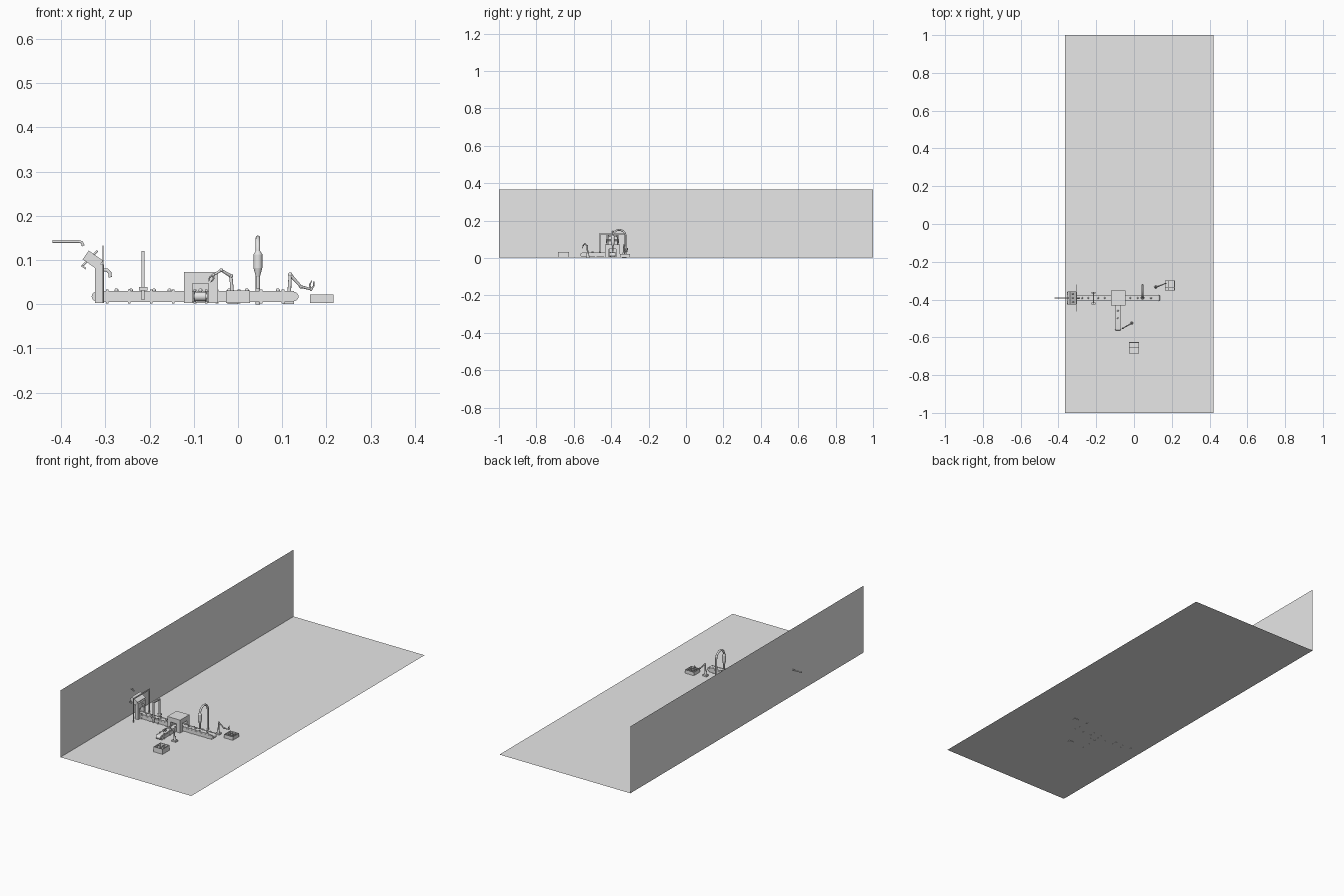
import bpy, bmesh, math
from mathutils import Vector, Matrix

if "Cube" in bpy.data.objects:
    bpy.data.objects.remove(bpy.data.objects["Cube"])

grey = bpy.data.materials.new("plain grey")
grey.diffuse_color = (0.8, 0.8, 0.8, 1)
grey.use_nodes = True
grey.node_tree.nodes["Principled BSDF"].inputs["Base Color"].default_value = grey.diffuse_color
Y = -0.392      # centre line of main conveyor
FZ = 0.003      # floor level


def finish(name, bm, smooth=False):
    me = bpy.data.meshes.new(name)
    bm.to_mesh(me)
    bm.free()
    me.materials.append(grey)
    ob = bpy.data.objects.new(name, me)
    bpy.context.collection.objects.link(ob)
    if smooth:
        bpy.ops.object.select_all(action='DESELECT')
        ob.select_set(True)
        bpy.context.view_layer.objects.active = ob
        bpy.ops.object.shade_smooth_by_angle(angle=math.radians(40))
    return ob


def add_box(bm, x0, x1, y0, y1, z0, z1, rot=None):
    c = Matrix.Translation(((x0 + x1) / 2, (y0 + y1) / 2, (z0 + z1) / 2))
    m = c @ (rot or Matrix()) @ Matrix.Diagonal((x1 - x0, y1 - y0, z1 - z0, 1))
    bmesh.ops.create_cube(bm, size=1, matrix=m)


def add_cyl(bm, p, q, r, r2=None, n=14):
    p, q = Vector(p), Vector(q)
    m = Matrix.Translation((p + q) / 2) @ (q - p).to_track_quat('Z', 'Y').to_matrix().to_4x4()
    bmesh.ops.create_cone(bm, cap_ends=True, segments=n, radius1=r,
                          radius2=r if r2 is None else r2, depth=(q - p).length, matrix=m)


def boxes(name, *items):
    bm = bmesh.new()
    for b in items:
        add_box(bm, *b)
    return finish(name, bm)


def tube(name, pts, r):
    cu = bpy.data.curves.new(name, 'CURVE')
    cu.dimensions = '3D'
    cu.bevel_depth, cu.bevel_resolution, cu.use_fill_caps = r, 3, True
    sp = cu.splines.new('POLY')
    sp.points.add(len(pts) - 1)
    for s, p in zip(sp.points, pts):
        s.co = (*p, 1)
    cu.materials.append(grey)
    ob = bpy.data.objects.new(name, cu)
    bpy.context.collection.objects.link(ob)
    bpy.ops.object.select_all(action='DESELECT')
    ob.select_set(True)
    bpy.context.view_layer.objects.active = ob
    bpy.ops.object.convert(target='MESH')
    return ob


def plane(name, pts):
    bm = bmesh.new()
    bm.faces.new([bm.verts.new(p) for p in pts])
    return finish(name, bm)


# room
plane("floor", [(-0.366, -1, FZ), (0.42, -1, FZ), (0.42, 1, FZ), (-0.366, 1, FZ)])
plane("back_wall", [(-0.366, -1, FZ), (-0.366, 1, FZ), (-0.366, 1, 0.366), (-0.366, -1, 0.366)])


def conveyor(name, a, b, w, turn):
    """Belt with round ends, side rails and rail brackets, built along x and then placed."""
    r, zc, h = 0.0105, 0.0175, w / 2
    bm = bmesh.new()
    prof = [(b - r + r * math.cos(t), zc + r * math.sin(t))
            for t in [math.pi * (i / 10 - 0.5) for i in range(11)]]
    prof += [(a + r + r * math.cos(t), zc + r * math.sin(t))
             for t in [math.pi * (i / 10 + 0.5) for i in range(11)]]
    f = bm.faces.new([bm.verts.new((x, -h, z)) for x, z in prof])
    ext = bmesh.ops.extrude_face_region(bm, geom=[f])['geom']
    bmesh.ops.translate(bm, vec=(0, w, 0), verts=[v for v in ext if isinstance(v, bmesh.types.BMVert)])
    bmesh.ops.recalc_face_normals(bm, faces=bm.faces)
    for s in (-1, 1):
        y = s * h
        add_box(bm, a + r, b - r, y - 0.002, y + 0.002, 0.005, 0.0295)
        add_box(bm, a + r, b - r, y - 0.003, y + 0.003, 0.013, 0.023)
        for e in (a + r, b - r):
            add_cyl(bm, (e, y - 0.003, zc), (e, y + 0.003, zc), 0.006)
        n = max(2, round((b - a) / 0.05))
        for i in range(n):
            x = a + r + (b - a - 2 * r) * (i + 0.5) / n
            add_box(bm, x - 0.003, x + 0.003, y - 0.003, y + 0.003, 0.002, 0.033)
    bmesh.ops.transform(bm, matrix=turn, verts=bm.verts)
    return finish(name, bm, True)


conveyor("main_conveyor", -0.331, 0.137, 0.026, Matrix.Translation((0, Y, 0)))
conveyor("side_conveyor", 0, 0.165, 0.026,
         Matrix.Translation((-0.085, -0.565, 0)) @ Matrix.Rotation(math.pi / 2, 4, 'Z'))

# inspection box with openings for both belts
box = boxes("inspection_box", (-0.122, -0.045, -0.432, -0.353, FZ, 0.073))
cut = boxes("tunnel_cutter", (-0.2, 0.05, Y - 0.019, Y + 0.019, 0.0, 0.048))
cut2 = boxes("side_tunnel_cutter", (-0.103, -0.067, -0.5, Y, 0.0, 0.0475))
for c in (cut, cut2):
    md = box.modifiers.new("opening", 'BOOLEAN')
    md.operation, md.object, md.solver = 'DIFFERENCE', c, 'EXACT'
bpy.context.view_layer.objects.active = box
for md in list(box.modifiers):
    bpy.ops.object.modifier_apply(modifier=md.name)
for c in (cut, cut2):
    bpy.data.objects.remove(c)

# loading tower: posts, tilted hopper, outlet and top gate
boxes("loading_tower", (-0.323, -0.303, Y - 0.032, Y - 0.017, FZ, 0.09),
      (-0.323, -0.303, Y + 0.017, Y + 0.032, FZ, 0.09),
      (-0.323, -0.303, Y - 0.032, Y + 0.032, 0.06, 0.09))
tilt = Matrix.Rotation(math.radians(35), 4, 'Y')
boxes("tilted_hopper", (-0.348, -0.308, Y - 0.035, Y + 0.035, 0.088, 0.112, tilt))
bm = bmesh.new()
for s in (-1, 0, 1):
    add_cyl(bm, (-0.353, Y + s * 0.022, 0.086), (-0.318, Y + s * 0.022, 0.121), 0.0025)
    add_box(bm, -0.355, -0.343, Y + s * 0.03 - 0.003, Y + s * 0.03 + 0.003, 0.082, 0.086, tilt)
finish("hopper_rods", bm, True)
tube("hopper_outlet", [(-0.306, Y, 0.078), (-0.296, Y, 0.077), (-0.290, Y, 0.071), (-0.289, Y, 0.061)], 0.004)
boxes("gate_frame", (-0.307, -0.304, -0.463, -0.456, FZ, 0.133),
      (-0.307, -0.304, -0.328, -0.321, FZ, 0.133),
      (-0.307, -0.304, -0.463, -0.321, 0.126, 0.133))

# supply pipe through the wall
tube("supply_pipe", [(-0.42, Y, 0.142), (-0.36, Y, 0.142), (-0.353, Y, 0.14), (-0.35, Y, 0.132)], 0.0033)

# sensor arch over the belt
boxes("sensor_arch", *[(-0.218, -0.211, Y + s * 0.026 - 0.003, Y + s * 0.026 + 0.003, 0.01, 0.12)
                       for s in (-1, 1)],
      (-0.218, -0.211, Y - 0.029, Y + 0.029, 0.114, 0.12),
      (-0.224, -0.205, Y - 0.033, Y - 0.023, 0.031, 0.039),
      (-0.224, -0.205, Y + 0.023, Y + 0.033, 0.031, 0.039))

# suction arm: bent pipe and hanging nozzle
yc, rr = -0.357, 0.034
arc = [(0.045, yc + rr * math.cos(t), 0.116 + rr * math.sin(t)) for t in [math.pi * i / 12 for i in range(13)]]
tube("suction_pipe", [(0.045, yc + rr, 0.0)] + arc + [(0.045, yc - rr, 0.11)], 0.0052)
bm = bmesh.new()
for z0, z1, r0, r1 in [(0.12, 0.113, 0.0055, 0.01), (0.113, 0.082, 0.01, 0.01),
                       (0.082, 0.062, 0.01, 0.0045), (0.062, 0.036, 0.0045, 0.0045)]:
    add_cyl(bm, (0.045, yc - rr, z0), (0.045, yc - rr, z1), r0, r1, 20)
finish("suction_nozzle", bm, True)


def robot_arm(name, pts, claw):
    """Base plate, jointed links and a two finger gripper."""
    bm = bmesh.new()
    x, y, _ = pts[0]
    add_box(bm, x - 0.012, x + 0.012, y - 0.009, y + 0.009, FZ - 0.002, 0.01)
    add_cyl(bm, (x, y, 0.01), (x, y, 0.03), 0.008, 0.005)
    for i, (p, q) in enumerate(zip(pts, pts[1:])):
        add_cyl(bm, p, q, 0.0045 - i * 0.0006, 0.0035 - i * 0.0005)
        bmesh.ops.create_uvsphere(bm, u_segments=12, v_segments=8, radius=0.005 - i * 0.0007,
                                  matrix=Matrix.Translation(q))
    end, d = Vector(pts[-1]), Vector(claw)
    side = d.cross(Vector((0.3, 1, 0.2))).normalized() * 0.005
    for s in (-1, 1):
        mid = end + d * 0.45 + side * s
        add_cyl(bm, end, mid, 0.0018)
        add_cyl(bm, mid, end + d + side * s * 0.5, 0.0018, 0.001)
    finish(name, bm, True)


robot_arm("side_robot_arm", [(-0.012, -0.525, 0.01), (-0.016, -0.528, 0.064), (-0.038, -0.54, 0.077),
                             (-0.056, -0.55, 0.066)], (-0.008, -0.004, -0.015))
robot_arm("end_robot_arm", [(0.115, -0.333, 0.01), (0.118, -0.333, 0.067), (0.142, -0.325, 0.04),
                            (0.165, -0.315, 0.034)], (0.004, 0.002, 0.019))


# packing crates with divided trays
def crate(name, x0, x1, y0, y1, z1, n):
    t, parts = 0.003, [(x0, x1, y0, y1, FZ, FZ + 0.004)]
    parts += [(x, x + t, y0, y1, FZ, z1) for x in (x0, x1 - t)]
    parts += [(x0, x1, y, y + t, FZ, z1) for y in (y0, y1 - t)]
    for i in range(1, n):
        x, y = x0 + (x1 - x0) * i / n, y0 + (y1 - y0) * i / n
        parts.append((x - 0.001, x + 0.001, y0, y1, FZ, z1 - 0.004))
        parts.append((x0, x1, y - 0.001, y + 0.001, FZ, z1 - 0.004))
    boxes(name, *parts)


crate("end_crate", 0.163, 0.216, -0.353, -0.3, 0.022, 3)
crate("side_crate", -0.027, 0.027, -0.685, -0.626, 0.031, 2)

# small fruit riding on the belts
bm = bmesh.new()
spots = [(x, Y) for x in (-0.275, -0.242, -0.19, -0.155, -0.02, 0.02, 0.09)] + [(-0.085, -0.5), (-0.085, -0.46)]
for x, y in spots:
    bmesh.ops.create_uvsphere(bm, u_segments=12, v_segments=8, radius=0.0045,
                              matrix=Matrix.Translation((x, y, 0.0315)))
finish("belt_items", bm, True)
